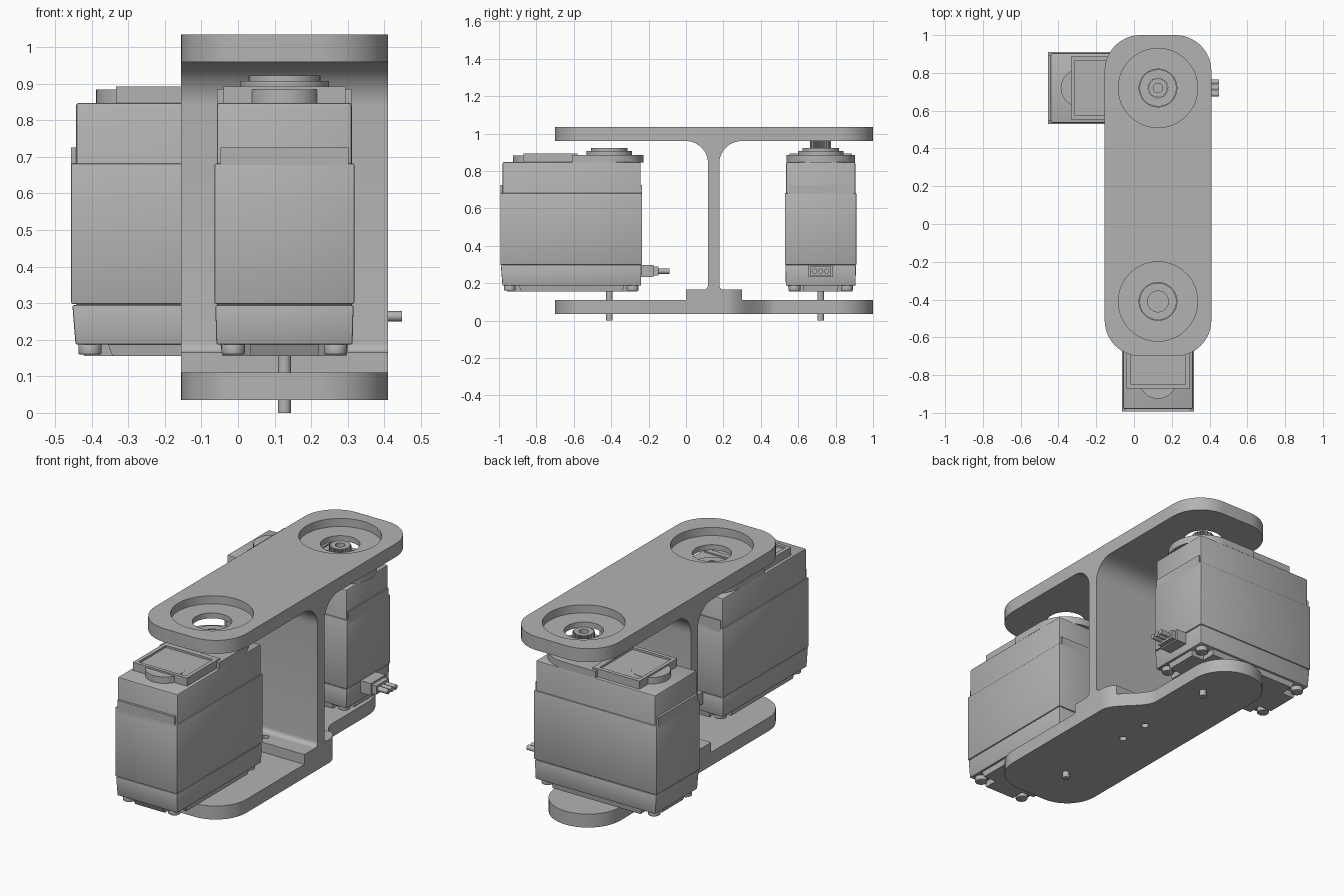
import bpy, bmesh
from math import sin, cos, pi, radians
from mathutils import Matrix

default = bpy.data.objects.get("Cube")
if default:
    bpy.data.objects.remove(default)

GREY = (0.45, 0.45, 0.45, 1)
grey = bpy.data.materials.new("plain grey")
grey.use_nodes = True
grey.diffuse_color = GREY
grey.node_tree.nodes["Principled BSDF"].inputs["Base Color"].default_value = GREY

AXIS_X = 0.127          # shaft axis shared by both motors
FRONT_Y, REAR_Y = -0.41, 0.72
HALF = 0.2825           # half width of the bracket


def arc(cx, cy, r, a0, a1, n=12):
    """Points along an arc, angles in degrees."""
    return [(cx + r * cos(radians(a0 + (a1 - a0) * i / n)),
             cy + r * sin(radians(a0 + (a1 - a0) * i / n))) for i in range(n + 1)]


def circle(r, cx=0, cy=0, n=48):
    return arc(cx, cy, r, 0, 360, n)[:-1]


def rect(x0, x1, y0, y1):
    return [(x0, y0), (x1, y0), (x1, y1), (x0, y1)]


def prism(name, outline, z0, z1, matrix=Matrix(), taper=1.0, bevel=0.0):
    """Extrude an outline from z0 to z1; taper scales the bottom ring."""
    bm = bmesh.new()
    low = [bm.verts.new((x * taper, y * taper, z0)) for x, y in outline]
    high = [bm.verts.new((x, y, z1)) for x, y in outline]
    bm.faces.new(low[::-1])
    bm.faces.new(high)
    n = len(outline)
    for i in range(n):
        j = (i + 1) % n
        bm.faces.new((low[i], low[j], high[j], high[i]))
    bmesh.ops.recalc_face_normals(bm, faces=bm.faces)
    if bevel:
        bmesh.ops.bevel(bm, geom=bm.edges[:], offset=bevel, segments=2,
                        profile=0.5, affect='EDGES')
    bm.transform(matrix)
    mesh = bpy.data.meshes.new(name)
    bm.to_mesh(mesh)
    bm.free()
    mesh.materials.append(grey)
    obj = bpy.data.objects.new(name, mesh)
    bpy.context.collection.objects.link(obj)
    return obj


def combine(obj, other, operation='DIFFERENCE'):
    """Apply a boolean with a helper object, then remove the helper."""
    mod = obj.modifiers.new("cut", 'BOOLEAN')
    mod.operation, mod.object, mod.solver = operation, other, 'EXACT'
    other.hide_render = True
    bpy.context.view_layer.objects.active = obj
    bpy.ops.object.modifier_apply(modifier=mod.name)
    bpy.data.objects.remove(other)


# ---- Bracket -------------------------------------------------------------
X0, X1 = AXIS_X - HALF, AXIS_X + HALF
Y0, Y1, R = -0.70, 1.0, 0.19
front_end = arc(X0 + R, Y0 + R, R, 180, 270) + arc(X1 - R, Y0 + R, R, 270, 360)
top_outline = front_end + arc(X1 - R, Y1 - R, R, 0, 90) + arc(X0 + R, Y1 - R, R, 90, 180)

top_plate = prism("top_plate", top_outline, 0.96, 1.035)
for y in (FRONT_Y, REAR_Y):
    combine(top_plate, prism("recess_cutter", circle(0.21, AXIS_X, y), 0.99, 1.1))
    combine(top_plate, prism("hole_cutter", circle(0.10, AXIS_X, y), 0.9, 1.1))

# Lower plate steps in on its left side towards a narrow round rear end
narrow = 0.20
nx = X0 + 2 * narrow
step = [(X1 + (nx - X1) * (1 - cos(pi * t / 16)) / 2, 0.22 + 0.26 * t / 16)
        for t in range(17)]
base_outline = front_end + step + arc(X0 + narrow, Y1 - narrow, narrow, 0, 180, 24)
base_plate = prism("base_plate", base_outline, 0.035, 0.11)
web_pad = prism("web_pad", base_outline, 0.11, 0.165)
combine(web_pad, prism("pad_limit", rect(-1, 1, 0.0, 0.30), 0, 0.5), 'INTERSECT')
for part in (base_plate, web_pad):
    for y in (0.06, 0.24):
        combine(part, prism("screw_hole", circle(0.02, AXIS_X, y, 20), 0, 0.3))

# Web: half profile in (y, z) mirrored about its middle, extruded along x
WEB_Y, T, F = 0.148, 0.03, 0.12
half = arc(T + 0.025, 0.19, 0.025, 270, 180, 6) + arc(T + F, 0.96 - F, F, 180, 90, 14)
profile = [(WEB_Y + d, z) for d, z in half] + [(WEB_Y - d, z) for d, z in half[::-1]]
along_x = Matrix(((0, 0, 1, 0), (1, 0, 0, 0), (0, 1, 0, 0), (0, 0, 0, 1)))
prism("web", profile, X0, X1, along_x)


# ---- Motors: shaft at the local origin, body towards -y ------------------
def motor(side, y, turn, splined):
    m = Matrix.Translation((AXIS_X, y, 0)) @ Matrix.Rotation(radians(turn), 4, 'Z')

    def part(name, outline, z0, z1, **kw):
        return prism(side + "_" + name, outline, z0, z1, m, **kw)

    # Case: upper body, proud middle band, end panels and bottom lid
    part("motor_body", rect(-0.185, 0.185, -0.57, 0.168), 0.29, 0.848, bevel=0.008)
    part("motor_band", rect(-0.191, 0.191, -0.583, 0.175), 0.298, 0.682, bevel=0.004)
    for name, a, b in (("outer", -0.583, -0.56), ("inner", 0.15, 0.175)):
        part(name + "_end_panel", rect(-0.175, 0.175, a, b), 0.66, 0.725)
    part("motor_lid", rect(-0.189, 0.189, -0.58, 0.172), 0.187, 0.295,
         taper=0.985, bevel=0.005)

    # Underside: cross shaped plate with a screw in each notch
    cx, hy, hx, n = -0.204, 0.36, 0.175, 0.08
    cross = []
    for sx, sy in ((1, 1), (-1, 1), (-1, -1), (1, -1)):
        corner = [(sx * hx, cx + sy * (hy - n)), (sx * (hx - n), cx + sy * (hy - n)),
                  (sx * (hx - n), cx + sy * hy)]
        cross += corner if sx * sy > 0 else corner[::-1]
        part("lid_screw", circle(0.032, sx * 0.14, cx + sy * 0.328, 20),
             0.16, 0.19, bevel=0.004)
    part("motor_underside", cross, 0.155, 0.19, taper=0.97)

    # Top: round shaft pad, gear bump, framed label plate and bosses
    part("shaft_pad", rect(-0.184, 0.184, -0.2, 0)[:2] + arc(0, 0, 0.184, 0, 180, 32),
         0.845, 0.885)
    part("gear_bump", circle(0.10, 0, -0.415, 40), 0.845, 0.884)
    label = part("label_plate", rect(-0.167, 0.167, -0.46, -0.17), 0.845, 0.893)
    combine(label, part("label_cutter", rect(-0.145, 0.145, -0.44, -0.20), 0.882, 0.95))
    bosses = [part("lower_boss", circle(0.122), 0.88, 0.907),
              part("upper_boss", circle(0.098), 0.905, 0.922)]

    # Output shaft: toothed with a bore, or an open socket
    if splined:
        teeth = [((0.056 if k % 4 < 2 else 0.049) * cos(2 * pi * k / 96),
                  (0.056 if k % 4 < 2 else 0.049) * sin(2 * pi * k / 96))
                 for k in range(96)]
        spline = part("output_spline", teeth, 0.92, 0.985)
        combine(spline, part("bore_cutter", circle(0.025, n=24), 0.94, 1.1))
    else:
        for boss in bosses:
            combine(boss, part("socket_cutter", circle(0.055), 0.89, 1.0))
    part("pivot_pin", circle(0.018, n=20), 0.0, 0.17)

    # Plug with three pins
    part("plug", rect(-0.065, 0.065, 0.16, 0.235), 0.232, 0.298)
    part("plug_tip", rect(-0.055, 0.055, 0.23, 0.262), 0.24, 0.288)
    for x in (-0.032, 0, 0.032):
        lie = m @ Matrix.Translation((x, 0, 0.264)) @ Matrix.Rotation(-pi / 2, 4, 'X')
        prism(side + "_plug_pin", circle(0.014, n=16), 0.25, 0.322, lie)


motor("front", FRONT_Y, 0, False)
motor("rear", REAR_Y, -90, True)

# Smooth the round surfaces, keep edges crisp
bpy.ops.object.select_all(action='DESELECT')
for obj in bpy.context.collection.objects:
    if obj.type == 'MESH':
        obj.select_set(True)
        bpy.context.view_layer.objects.active = obj
bpy.ops.object.shade_smooth_by_angle(angle=radians(30))
